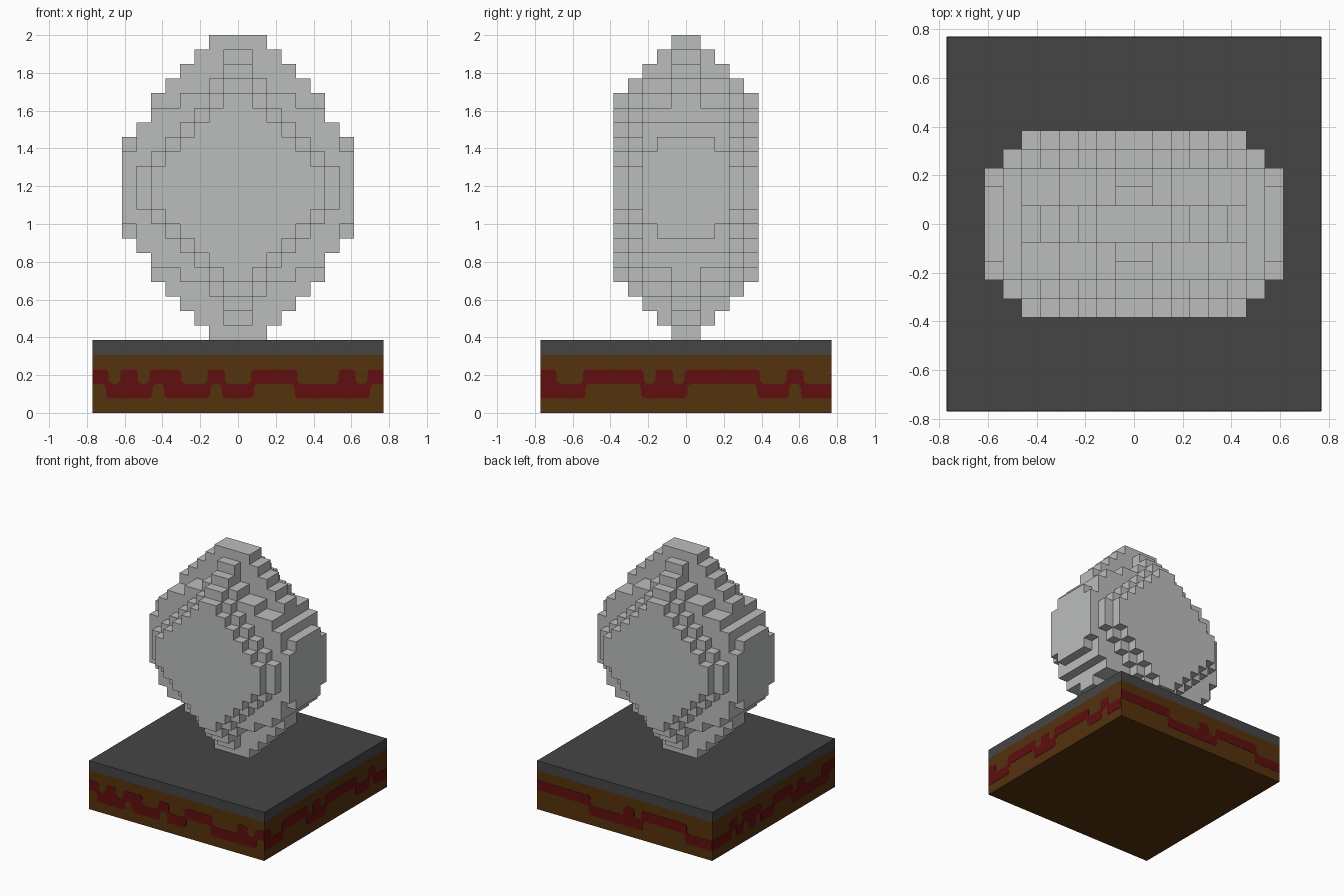
import bpy, bmesh
from mathutils import Vector, Matrix
from math import pi

U = 1 / 13          # size of one block
HALF = 10           # half width of the base in blocks

cube = bpy.data.objects.get("Cube")
if cube:
    bpy.data.objects.remove(cube, do_unlink=True)


def material(name, color):
    m = bpy.data.materials.new(name)
    m.use_nodes = True
    m.diffuse_color = (*color, 1)
    bsdf = m.node_tree.nodes["Principled BSDF"]
    bsdf.inputs["Base Color"].default_value = (*color, 1)
    bsdf.inputs["Roughness"].default_value = 0.9
    return m


stone = material("pale stone", (0.5, 0.515, 0.505))
slate = material("dark slate", (0.06, 0.06, 0.06))
wood = material("brown wood", (0.09, 0.032, 0.004))
red = material("deep red", (0.117, 0.0045, 0.0045))


def add_object(name, bm, mat):
    mesh = bpy.data.meshes.new(name)
    bm.to_mesh(mesh)
    bm.free()
    mesh.materials.append(mat)
    obj = bpy.data.objects.new(name, mesh)
    bpy.context.collection.objects.link(obj)
    return obj


def slab(name, z0, z1, mat):
    bm = bmesh.new()
    bmesh.ops.create_cube(bm, size=1)
    bmesh.ops.scale(bm, vec=(2 * HALF * U, 2 * HALF * U, (z1 - z0) * U), verts=bm.verts)
    bmesh.ops.translate(bm, vec=(0, 0, (z0 + z1) / 2 * U), verts=bm.verts)
    return add_object(name, bm, mat)


# Base: wooden block with a slate top
slab("base_block", 0, 4, wood)
slab("base_top", 4, 5, slate)


# Red winding band on each side: u = upper row, l = lower row, b = both
def band(name, pattern, angle):
    grow, radius = 0.1, 0.28
    top = [2 if c == "l" else 3 for c in pattern]
    bottom = [2 if c == "u" else 1 for c in pattern]

    def edge(levels, sign):
        pts = [(0, levels[0])]
        for i in range(1, len(levels)):
            step = levels[i] - levels[i - 1]
            if step:
                x = i - grow * step * sign
                pts += [(x, levels[i - 1]), (x, levels[i])]
        return pts + [(len(levels), levels[-1])]

    outline = [Vector(p) for p in edge(bottom, -1) + edge(top, 1)[::-1]]
    bm = bmesh.new()
    verts = []
    for i, p in enumerate(outline):
        a = (outline[i - 1] - p).normalized() * radius
        b = (outline[(i + 1) % len(outline)] - p).normalized() * radius
        if p.x in (0, len(pattern)):        # square where the band meets a corner
            a, b = a * 0.05, b * 0.05
        for q in (p + a, p + (a + b) * 0.29, p + b):
            verts.append(bm.verts.new(((q.x - HALF) * U, -HALF * U - 0.002, q.y * U)))
    bm.faces.new(verts)
    bmesh.ops.rotate(bm, cent=(0, 0, 0), matrix=Matrix.Rotation(angle, 3, "Z"), verts=bm.verts)
    obj = add_object(name, bm, red)
    mod = obj.modifiers.new("thickness", "SOLIDIFY")
    mod.thickness = 0.004
    mod.offset = -1


band("front_band", "ulblubllulluuulllblu", 0)
band("left_band", "blluuuulbluuuuullull", pi / 2)
band("back_band", "uuuuuullllbluuuuulll", pi)
band("right_band", "lllulubulluuulblllbu", -pi / 2)


# Rock: half widths per row from the tip to the middle, for each depth layer
LAYERS = [
    [2, 3, 4, 5, 6, 6, 7, 8, 8, 8, 8],
    [0, 1, 1, 2, 4, 6, 7, 8, 8, 8, 8],
    [0, 0, 1, 2, 4, 6, 7, 7, 8, 8, 8],
    [0, 0, 0, 1, 2, 3, 4, 5, 6, 7, 7],
    [0, 0, 0, 0, 1, 2, 3, 4, 5, 6, 6],
]
ROWS = 21
blocks = set()
for depth, halves in enumerate(LAYERS):
    for k in range(ROWS):
        w = halves[min(k, ROWS - 1 - k)]
        for x in range(-w, w):
            blocks |= {(x, depth, 5 + k), (x, -1 - depth, 5 + k)}

# Keep only the outer faces of the blocks and merge the flat areas
bm = bmesh.new()
for block in blocks:
    for axis in range(3):
        for side in (0, 1):
            near = list(block)
            near[axis] += 2 * side - 1
            if tuple(near) in blocks:
                continue
            quad = []
            for i, j in ((0, 0), (1, 0), (1, 1), (0, 1)):
                p = Vector(block)
                p[axis] += side
                p[(axis + 1) % 3] += i
                p[(axis + 2) % 3] += j
                quad.append(bm.verts.new(p * U))
            bm.faces.new(quad if side else quad[::-1])
bmesh.ops.remove_doubles(bm, verts=bm.verts, dist=U * 0.01)
bmesh.ops.dissolve_limit(bm, angle_limit=0.01, verts=bm.verts, edges=bm.edges)
add_object("rock", bm, stone)
